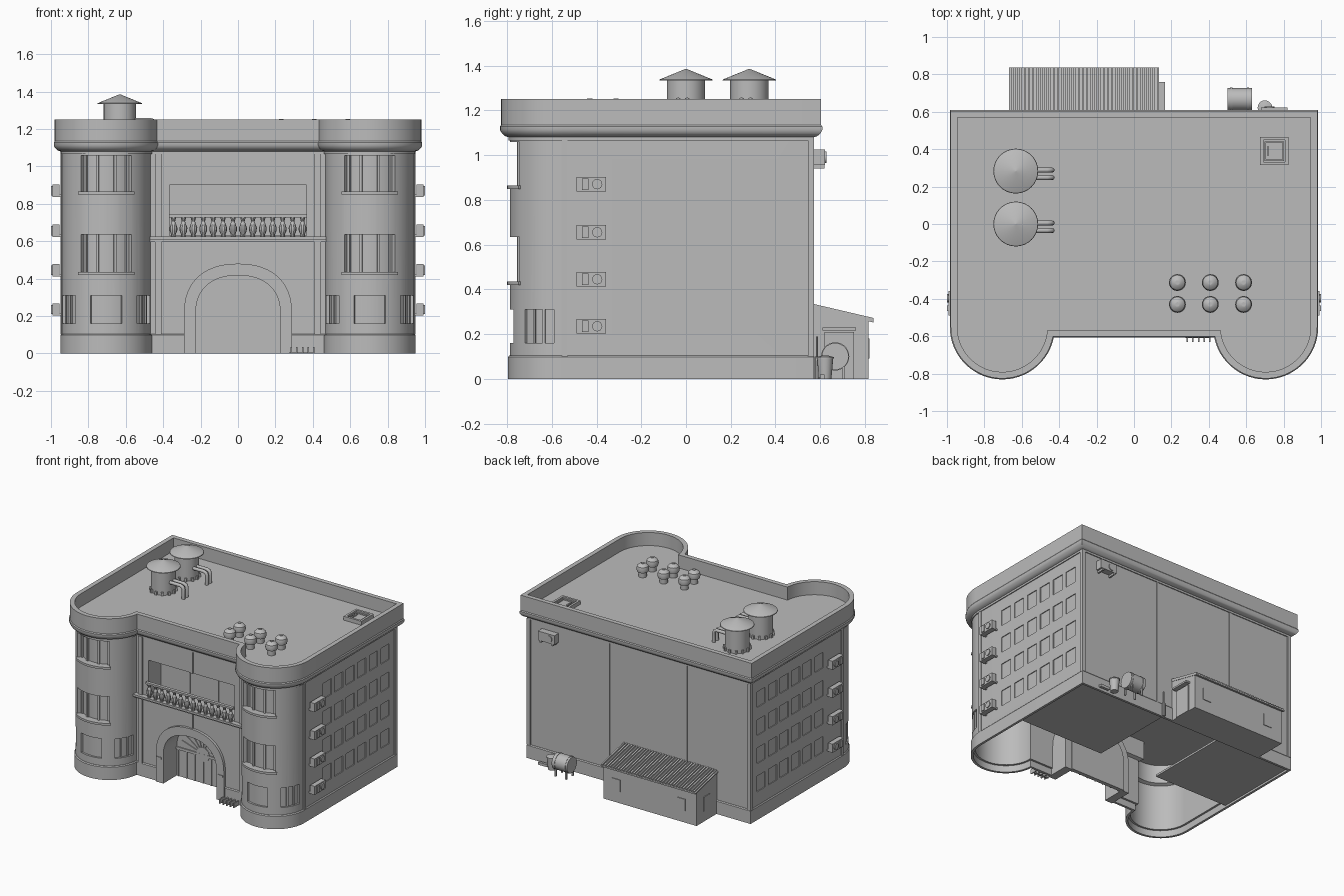
import bpy, bmesh, math
from math import sin, cos, pi, radians, asin
from mathutils import Matrix, Vector

if "Cube" in bpy.data.objects:
    bpy.data.objects.remove(bpy.data.objects["Cube"])

grey = bpy.data.materials.new("plain_grey")
grey.use_nodes = True
grey.diffuse_color = (0.5, 0.5, 0.5, 1)
grey.node_tree.nodes["Principled BSDF"].inputs["Base Color"].default_value = (0.5, 0.5, 0.5, 1)

TX, TY, TR = 0.704, -0.55, 0.237      # tower centre and radius
SIDE, BACK, FRONT = 0.941, 0.565, -0.563
DECK = 1.15


def finish(name, bm):
    bmesh.ops.recalc_face_normals(bm, faces=bm.faces)
    me = bpy.data.meshes.new(name)
    bm.to_mesh(me)
    bm.free()
    ob = bpy.data.objects.new(name, me)
    me.materials.append(grey)
    bpy.context.collection.objects.link(ob)
    return ob


def box(bm, x, y, z, turn=Matrix()):
    mid = Vector(((x[0] + x[1]) / 2, (y[0] + y[1]) / 2, (z[0] + z[1]) / 2))
    size = Matrix.Diagonal((abs(x[1] - x[0]), abs(y[1] - y[0]), abs(z[1] - z[0]), 1))
    bmesh.ops.create_cube(bm, size=1, matrix=turn @ Matrix.Translation(mid) @ size)


def loft(bm, rings, cyclic=True, ring=False):
    vs = [[bm.verts.new(p) for p in r] for r in rings]
    n, m = len(vs[0]), len(vs)
    for j in range(m if ring else m - 1):
        a, b = vs[j], vs[(j + 1) % m]
        for i in range(n if cyclic else n - 1):
            k = (i + 1) % n
            bm.faces.new((a[i], a[k], b[k], b[i]))
    if not ring:
        bm.faces.new(vs[0])
        bm.faces.new(vs[-1])
    elif not cyclic:
        bm.faces.new([r[0] for r in vs])
        bm.faces.new([r[-1] for r in vs])


def lathe(bm, x, y, profile, n=20):
    loft(bm, [[(x + r * cos(2 * pi * i / n), y + r * sin(2 * pi * i / n), z)
               for i in range(n)] for r, z in profile])


def cylinder(bm, centre, r, depth, axis, n=20):
    rot = Matrix.Rotation(pi / 2, 4, "Y" if axis == "x" else "X")
    bmesh.ops.create_cone(bm, cap_ends=True, segments=n, radius1=r, radius2=r,
                          depth=depth, matrix=Matrix.Translation(centre) @ rot)


def outline(d, z):
    """Plan of the building, grown outward by d."""
    r = TR + d
    end = -pi - asin((FRONT - d - TY) / r)
    half = [(SIDE + d, BACK + d, z)]
    half += [(TX + r * cos(end * i / 28), TY + r * sin(end * i / 28), z) for i in range(29)]
    return half + [(-x, y, h) for x, y, h in reversed(half)]


def sector(bm, s, r0, r1, a0, a1, z0, z1):
    """Curved block on a tower; angles in degrees, outward from the front."""
    pts = []
    for i in range(9):
        a = radians(a0 + (a1 - a0) * i / 8)
        pts.append([(s * (TX + r * sin(a)), TY - r * cos(a), z)
                    for r, z in ((r0, z0), (r1, z0), (r1, z1), (r0, z1))])
    loft(bm, pts)


def arch(a, h, y, spring=0.22):
    """Slightly square-shouldered arch outline."""
    pts = [(-a, y, 0)]
    for i in range(25):
        c, s = cos(pi * i / 24), max(sin(pi * i / 24), 0)
        pts.append((-a * math.copysign(abs(c) ** 0.88, c), y, spring + h * s ** 0.88))
    return pts + [(a, y, 0)]


def cut(ob, cutter):
    mod = ob.modifiers.new("cut", "BOOLEAN")
    mod.operation, mod.solver, mod.object = "DIFFERENCE", "EXACT", cutter
    me = bpy.data.meshes.new_from_object(ob.evaluated_get(bpy.context.evaluated_depsgraph_get()))
    ob.modifiers.clear()
    ob.data = me


# Walls, plinth and parapet with roof deck
bm = bmesh.new()
loft(bm, [outline(0, 0.05), outline(0, 1.1)])
walls = finish("walls", bm)
bm = bmesh.new()
loft(bm, [outline(d, z) for d, z in ((0.008, 0), (0.008, 0.098), (0.002, 0.105),
                                     (-0.01, 0.105), (-0.01, 0))], ring=True)
plinth = finish("plinth", bm)
bm = bmesh.new()
loft(bm, [outline(d, z) for d, z in (
    (-0.01, 1.065), (0.007, 1.065), (0.007, 1.08), (0.022, 1.085), (0.036, 1.097), (0.044, 1.112),
    (0.044, 1.128), (0.039, 1.135), (0.039, 1.25), (0.004, 1.25), (0.004, DECK))])
finish("parapet_and_roof", bm)

# Openings
WINDOWS = [(-35, 35, 0.865, 1.058), (-35, 35, 0.435, 0.635),
           (-21, 21, 0.16, 0.31), (44, 80, 0.16, 0.31), (-80, -44, 0.16, 0.31)]
ROWS = [0.27, 0.485, 0.70, 0.915]
COLS = [-0.265 + 0.14 * i for i in range(6)]
bm = bmesh.new()
for s in (1, -1):
    for a0, a1, z0, z1 in WINDOWS:
        sector(bm, s, 0.197 if z0 > 0.2 else 0.222, 0.3, a0, a1, z0, z1)
    for z in ROWS:
        for y in COLS:
            box(bm, (s * (SIDE - 0.006), s * 1.1), (y - 0.05, y + 0.05), (z - 0.06, z + 0.06))
box(bm, (-0.365, 0.365), (-0.8, -0.41), (0.63, 0.9))
openings = finish("opening_cutter", bm)
bm = bmesh.new()
loft(bm, [arch(0.25, 0.22, -0.8), arch(0.25, 0.22, -0.42)])
gate_cut = finish("gate_cutter", bm)
bm = bmesh.new()
loft(bm, [outline(d, z) for d, z in ((-0.025, -0.5), (-0.025, 0.4), (-0.05, 0.41), (-0.05, 0.55))])
hollow = finish("hollow_cutter", bm)
for c in (openings, gate_cut, hollow):
    cut(walls, c)
cut(plinth, gate_cut)
for c in (openings, gate_cut, hollow):
    bpy.data.objects.remove(c)

# Tower window bars and sills
bm = bmesh.new()
for s in (1, -1):
    for a0, a1, z0, z1 in WINDOWS:
        if z0 > 0.4:
            for f in (0.03, 0.31, 0.69, 0.97):
                a = a0 + (a1 - a0) * f
                sector(bm, s, 0.194, 0.21, a - 2, a + 2, z0, z1)
            sector(bm, s, 0.194, 0.25, a0 - 2, a1 + 2, z0 - 0.016, z0)
        elif a0 != -a1:
            for f in (0.33, 0.67):
                a = a0 + (a1 - a0) * f
                sector(bm, s, 0.216, 0.231, a - 1.5, a + 1.5, z0, z1)
finish("tower_window_bars", bm)

# Pilaster strips on all sides
bm = bmesh.new()
for s in (1, -1):
    box(bm, (s * 0.93, s * 0.947), (-0.555, -0.53), (0.1, 1.07))
    box(bm, (s * 0.92, s * 0.949), (0.545, 0.573), (0.1, 1.07))
    box(bm, (s * 0.41, s * 0.445), (-0.575, -0.55), (0.1, 1.07))
for x in (-0.40, 0.26):
    box(bm, (x - 0.01, x + 0.01), (0.55, 0.571), (0.1, 1.07))
for z in ((0.9, 1.07), (0.47, 0.61)):
    box(bm, (-0.015, 0.015), (-0.57, -0.55), z)
finish("pilasters", bm)

# Balcony ledge, rail, balusters and doors behind
bm = bmesh.new()
box(bm, (-0.47, 0.47), (-0.601, -0.55), (0.61, 0.626))
box(bm, (-0.47, 0.47), (-0.583, -0.55), (0.595, 0.61))
box(bm, (-0.37, 0.37), (-0.594, -0.57), (0.728, 0.742))
for i in range(14):
    lathe(bm, -0.345 + 0.69 * i / 13, -0.58, [
        (0.012, 0.626), (0.012, 0.636), (0.02, 0.655), (0.021, 0.672), (0.009, 0.705), (0.015, 0.73)], 10)
for x in (-0.12, 0.12):
    box(bm, (x - 0.004, x + 0.004), (-0.415, -0.405), (0.63, 0.9))
finish("balcony", bm)

# Arched gate surround, doors and fan light
DOOR = -0.42
bm = bmesh.new()
loft(bm, [arch(0.288, 0.26, -0.583), arch(0.288, 0.26, DOOR + 0.02),
          arch(0.225, 0.197, DOOR + 0.02), arch(0.225, 0.197, -0.583)], cyclic=False, ring=True)
for s in (1, -1):
    box(bm, (s * 0.24, s * 0.28), (-0.588, -0.57), (0.182, 0.196))
finish("gate_surround", bm)
bm = bmesh.new()
loft(bm, [arch(0.235, 0.205, DOOR), arch(0.235, 0.205, DOOR + 0.03)])
box(bm, (-0.225, 0.225), (DOOR - 0.008, DOOR + 0.005), (0.205, 0.225))
for i in range(7):
    x = -0.21 + 0.07 * i
    box(bm, (x - 0.004, x + 0.004), (DOOR - 0.006, DOOR + 0.005), (0, 0.21))
for i in range(1, 10):
    turn = Matrix.Translation((0, DOOR, 0.222)) @ Matrix.Rotation(-pi * i / 10, 4, "Y")
    box(bm, (0.05, 0.19), (-0.006, 0.006), (-0.004, 0.004), turn)
cylinder(bm, (0, DOOR, 0.222), 0.055, 0.014, "y")
finish("gate_doors", bm)

# Low rack by the gate and ground floor slabs
bm = bmesh.new()
for i in range(5):
    x = 0.285 + 0.03 * i
    box(bm, (x - 0.004, x + 0.004), (-0.632, -0.57), (0, 0.035))
box(bm, (0.275, 0.41), (-0.61, -0.6), (0, 0.008))
finish("gate_rack", bm)
bm = bmesh.new()
for x in ((0.2, 0.935), (-0.935, -0.3)):
    box(bm, x, (-0.12, 0.558), (0.015, 0.03))
finish("floor_slabs", bm)

# Air conditioners on the side walls, and one on the back wall
bm = bmesh.new()
for s in (1, -1):
    for z in (0.235, 0.445, 0.655, 0.87):
        box(bm, (s * 0.955, s * 0.993), (-0.49, -0.357), (z - 0.033, z + 0.033))
        box(bm, (s * 0.99, s * 1.0), (-0.465, -0.435), (z - 0.025, z + 0.025))
        cylinder(bm, (s * 0.993, -0.397, z), 0.023, 0.014, "x", 16)
        for y in (-0.48, -0.367):
            box(bm, (s * 0.935, s * 0.99), (y - 0.006, y + 0.006), (z - 0.033, z - 0.02))
box(bm, (0.68, 0.82), (0.572, 0.622), (0.955, 1.025))
cylinder(bm, (0.725, 0.622, 0.99), 0.026, 0.012, "y", 16)
for x in (0.70, 0.80):
    box(bm, (x - 0.006, x + 0.006), (0.56, 0.62), (0.94, 0.955))
finish("air_conditioners", bm)

# Roof water tanks with pipes
bm = bmesh.new()
for ty in (0.283, 0.0):
    lathe(bm, -0.632, ty, [(0.086, DECK), (0.086, 1.333), (0.12, 1.333), (0.118, 1.338), (0.003, 1.385)], 32)
    for i in range(12):
        turn = Matrix.Translation((-0.632, ty, 0)) @ Matrix.Rotation(pi * i / 6, 4, "Z")
        box(bm, (0.08, 0.098), (-0.008, 0.008), (DECK, 1.175), turn)
    for dy in (-0.035, 0.005):
        cu = bpy.data.curves.new("tank_pipe", "CURVE")
        cu.dimensions, cu.bevel_depth, cu.bevel_resolution = "3D", 0.013, 2
        sp = cu.splines.new("POLY")
        path = [(-0.55, 1.245), (-0.465, 1.245), (-0.445, 1.238), (-0.437, 1.22), (-0.437, DECK)]
        sp.points.add(len(path) - 1)
        for p, (x, z) in zip(sp.points, path):
            p.co = (x, ty + dy, z, 1)
        cu.materials.append(grey)
        bpy.context.collection.objects.link(bpy.data.objects.new("tank_pipe", cu))
finish("water_tanks", bm)

# Roof vents and hatch
bm = bmesh.new()
for x in (0.232, 0.408, 0.586):
    for y in (-0.313, -0.43):
        lathe(bm, x, y, [(0.028, DECK), (0.028, 1.185), (0.04, 1.19), (0.045, 1.21),
                         (0.04, 1.232), (0.025, 1.246), (0.012, 1.25), (0.012, 1.254)])
finish("roof_vents", bm)
bm = bmesh.new()
for r0, r1, top in ((0.058, 0.075, 1.18), (0.045, 0.052, 1.172)):
    loft(bm, [[(0.75 + i * r, 0.39 + j * r, z) for i, j in ((-1, -1), (1, -1), (1, 1), (-1, 1))]
              for r, z in ((r1, DECK), (r1, top), (r0, top), (r0, DECK))], ring=True)
box(bm, (0.69, 0.81), (0.33, 0.45), (DECK, 1.163))
box(bm, (0.712, 0.722), (0.365, 0.415), (1.16, 1.175))
finish("roof_hatch", bm)

# Lean-to shed with a ribbed roof
bm = bmesh.new()
side = [(0.56, 0), (0.815, 0), (0.815, 0.262), (0.56, 0.322)]
loft(bm, [[(x, y, z) for y, z in side] for x in (-0.66, 0.13)])
for x in (0.02, -0.53):
    box(bm, (x - 0.035, x + 0.035), (0.81, 0.82), (0.09, 0.18))
box(bm, (-0.665, -0.65), (0.66, 0.73), (0.08, 0.19))
box(bm, (0.12, 0.137), (0.62, 0.75), (0, 0.21))
box(bm, (0.12, 0.165), (0.61, 0.76), (0.217, 0.23))
finish("shed", bm)
bm = bmesh.new()
wave = [(-0.667 + 0.8 * (i + j) / 72, 0.01 * (i % 2)) for i in range(72) for j in (0, 1)]
wave += [(0.133, -0.01), (-0.667, -0.01)]
loft(bm, [[(x, y, z0 + z) for x, z in wave] for y, z0 in ((0.56, 0.327), (0.838, 0.262))])
finish("shed_roof", bm)

# Fuel drum on legs, bin and standpipe behind the building
bm = bmesh.new()
cylinder(bm, (0.565, 0.667, 0.1), 0.06, 0.13, "x", 28)
for x in (0.52, 0.61):
    cylinder(bm, (x, 0.667, 0.1), 0.063, 0.012, "x", 28)
    for y in (0.63, 0.705):
        box(bm, (x - 0.006, x + 0.006), (y - 0.006, y + 0.006), (0, 0.08))
finish("fuel_drum", bm)
bm = bmesh.new()
lathe(bm, 0.7, 0.622, [(0.028, 0), (0.036, 0.09), (0.039, 0.09), (0.039, 0.097), (0.01, 0.105)])
box(bm, (0.74, 0.82), (0.6, 0.62), (0, 0.02))
lathe(bm, 0.22, 0.585, [(0.012, 0), (0.012, 0.1), (0.005, 0.1), (0.005, 0.19)], 10)
finish("bin_and_standpipe", bm)

# Smooth rounded surfaces, keep edges crisp
bpy.ops.object.select_all(action="DESELECT")
for ob in bpy.context.collection.objects:
    if ob.type == "MESH":
        ob.select_set(True)
        bpy.context.view_layer.objects.active = ob
bpy.ops.object.shade_smooth_by_angle(angle=radians(30))
